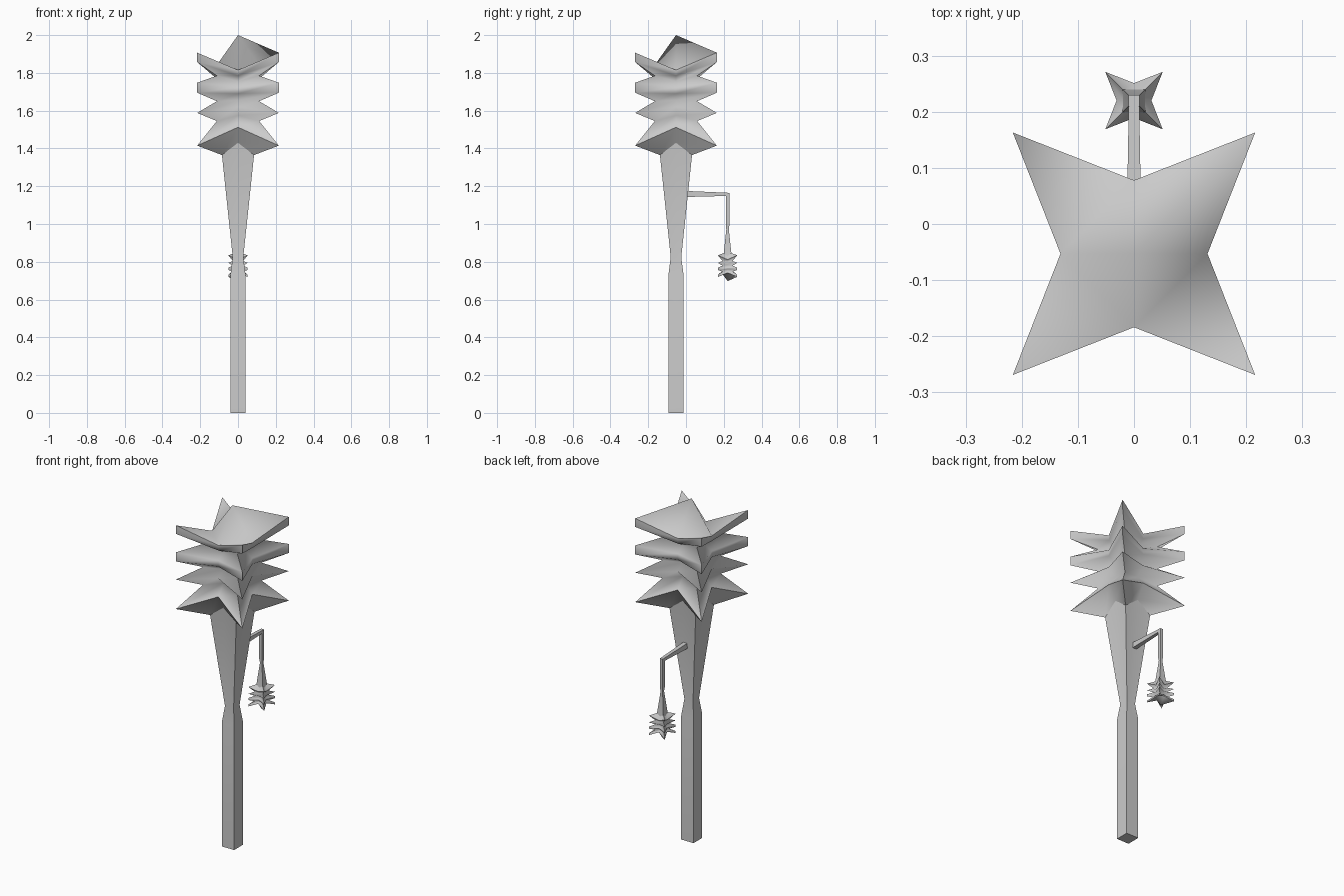
import bpy, bmesh

if "Cube" in bpy.data.objects:
    bpy.data.objects.remove(bpy.data.objects["Cube"])

CY = -0.053  # y of the main axis

# Eight-point ring profile: (corner half-width, corner z, mid-side offset, mid-side z)
RINGS = [
    (0.040, 0.000, 0.040, 0.000),   # grip
    (0.040, 0.730, 0.040, 0.730),
    (0.028, 0.825, 0.028, 0.825),   # waist
    (0.085, 1.365, 0.084, 1.430),   # flared neck
    (0.216, 1.415, 0.131, 1.512),   # lowest flange
    (0.112, 1.545, 0.080, 1.575),
    (0.216, 1.588, 0.131, 1.620),   # second flange
    (0.112, 1.650, 0.080, 1.655),
    (0.216, 1.695, 0.131, 1.690),   # thick flange
    (0.216, 1.748, 0.131, 1.725),
    (0.112, 1.785, 0.080, 1.755),
    (0.216, 1.857, 0.131, 1.785),   # crown
    (0.216, 1.907, 0.131, 1.815),
]
SHARP_RINGS = (0, 3, 4, len(RINGS) - 1)
DIRS = [(1, 1), (0, 1), (-1, 1), (-1, 0), (-1, -1), (0, -1), (1, -1), (1, 0)]


def make_object(name, bm):
    bmesh.ops.recalc_face_normals(bm, faces=bm.faces)
    me = bpy.data.meshes.new(name)
    bm.to_mesh(me)
    bm.free()
    ob = bpy.data.objects.new(name, me)
    bpy.context.collection.objects.link(ob)
    return ob


def star_staff(name, flip=(1, 1, 1)):
    """Loft the star rings; flip turns the whole shape about an axis and scales it."""
    bm = bmesh.new()
    loops = []
    for rc, zc, rm, zm in RINGS:
        loop = []
        for dx, dy in DIRS:
            r, z = (rc, zc) if dx and dy else (rm, zm)
            loop.append(bm.verts.new((dx * r, dy * r, z)))
        loops.append(loop)
    bm.faces.new(loops[0])
    for a, b in zip(loops, loops[1:]):
        for i in range(8):
            j = (i + 1) % 8
            bm.faces.new((a[i], a[j], b[j], b[i]))
    # Peaked cap: one corner is ridged up to the peak, the others fold across
    top = loops[-1]
    peak = bm.verts.new((0, 0, 2.0))
    for i in (0, 2, 4, 6):
        corner, m0, m1 = top[i], top[i - 1], top[i + 1]
        if i == 0:
            bm.faces.new((peak, m0, corner))
            bm.faces.new((peak, corner, m1))
        else:
            bm.faces.new((peak, m0, m1))
            bm.faces.new((m0, corner, m1))
    # Smooth head with crisp rims and crisp corner edges
    for f in bm.faces:
        f.smooth = True
    for k in SHARP_RINGS:
        for i in range(8):
            bm.edges.get((loops[k][i], loops[k][(i + 1) % 8])).smooth = False
    for a, b in zip(loops, loops[1:]):
        for i in (0, 2, 4, 6):
            bm.edges.get((a[i], b[i])).smooth = False
    for v in bm.verts:
        v.co = (v.co.x * flip[0], v.co.y * flip[1], v.co.z * flip[2])
    return make_object(name, bm)


# Main staff with flanged head
staff = star_staff("staff")
staff.location = (0, CY, 0)

# Small upside-down copy hanging at the back
S, SZ = 0.237, 0.233
pendant = star_staff("hanging_pendant", (-S, S, -SZ))
pendant.location = (0, 0.22, 0.698 + 2 * SZ)

# Tapered arm between the neck and the pendant
bm = bmesh.new()
ends = []
for y, hx, z0, z1 in ((0.0, 0.013, 1.143, 1.175), (0.2295, 0.009, 1.149, 1.165)):
    ends.append([bm.verts.new((x, y, z)) for x, z in
                 ((-hx, z0), (hx, z0), (hx, z1), (-hx, z1))])
for e in ends:
    bm.faces.new(e)
for i in range(4):
    j = (i + 1) % 4
    bm.faces.new((ends[0][i], ends[0][j], ends[1][j], ends[1][i]))
make_object("arm", bm)
